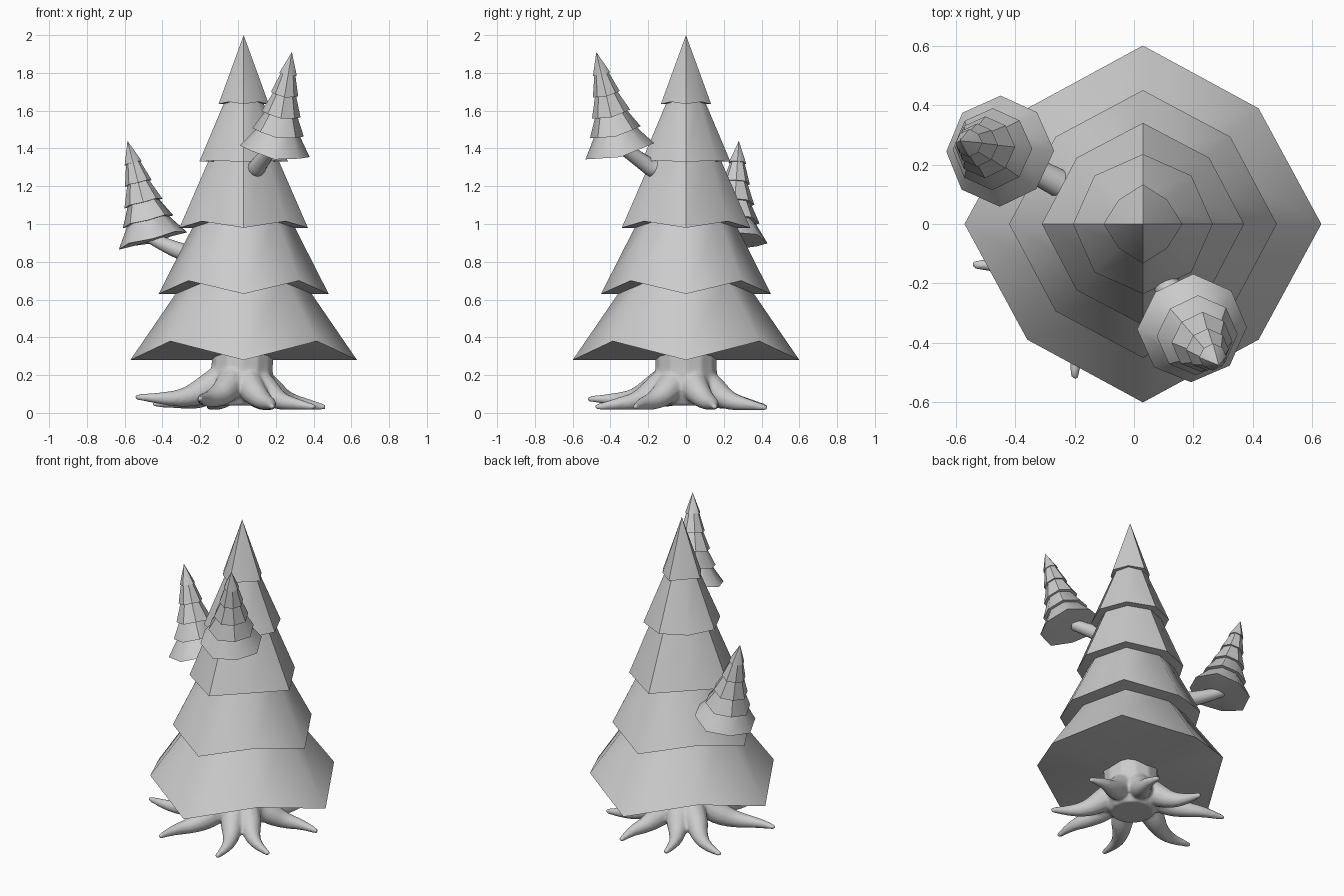
import bpy, bmesh, math
from mathutils import Vector

if "Cube" in bpy.data.objects:
    bpy.data.objects.remove(bpy.data.objects["Cube"])


def foliage(name, base, tip, tiers, shrink):
    """Stacked eight-sided skirts; tiers = (height, corner radius, notch radius, notch lift)."""
    base, tip = Vector(base), Vector(tip)
    axis = tip - base
    rot = Vector((0, 0, 1)).rotation_difference(axis)
    bm = bmesh.new()

    def vert(r, k, z):
        a = k * math.pi / 4
        return bm.verts.new(base + rot @ Vector((r * math.cos(a), r * math.sin(a), z)))

    for i, (z, r, rn, lift) in enumerate(tiers):
        last = i == len(tiers) - 1
        rim = [vert(rn if k % 2 else r, k, z + (lift if k % 2 else 0)) for k in range(8)]
        under = vert(0, 0, z)
        if last:
            apex = vert(0, 0, axis.length)
        else:
            # tuck the top of the skirt just inside the next one
            z2, r2, _, lift2 = tiers[i + 1]
            zt = z2 + lift2 + 0.06 * (z2 - z)
            slope = (r - r2 * shrink) / (z2 - z)
            rt = r - slope * (zt - z)
            ring = [vert(rt, k, zt) for k in range(8)]
            bm.faces.new(ring)
        for k in range(8):
            n = (k + 1) % 8
            bm.faces.new((rim[n], rim[k], under))
            if last:
                f = bm.faces.new((rim[k], rim[n], apex))
            else:
                f = bm.faces.new((rim[k], rim[n], ring[n], ring[k]))
    bmesh.ops.recalc_face_normals(bm, faces=bm.faces)
    me = bpy.data.meshes.new(name)
    bm.to_mesh(me)
    bm.free()
    ob = bpy.data.objects.new(name, me)
    bpy.context.collection.objects.link(ob)
    select([ob])
    bpy.ops.object.shade_smooth_by_angle(angle=math.radians(41))
    return ob


def select(obs):
    bpy.ops.object.select_all(action='DESELECT')
    for o in obs:
        o.select_set(True)
    bpy.context.view_layer.objects.active = obs[0]


def tube(name, pts):
    """Tapered tube through (x, y, z, radius) points."""
    cu = bpy.data.curves.new(name, 'CURVE')
    cu.dimensions = '3D'
    cu.bevel_depth = 1
    cu.bevel_resolution = 4
    cu.use_fill_caps = True
    sp = cu.splines.new('NURBS')
    sp.points.add(len(pts) - 1)
    for p, (x, y, z, r) in zip(sp.points, pts):
        p.co = (x, y, z, 1)
        p.radius = r
    sp.order_u = 3
    sp.use_endpoint_u = True
    sp.resolution_u = 6
    ob = bpy.data.objects.new(name, cu)
    bpy.context.collection.objects.link(ob)
    select([ob])
    bpy.ops.object.convert(target='MESH')
    ob = bpy.context.view_layer.objects.active
    bpy.ops.object.shade_smooth_by_angle(angle=math.radians(50))
    return ob


# main tree foliage
CX = 0.03
foliage("main_foliage", (CX, 0, 0), (CX, 0, 2.0), [
    (0.28, 0.60, 0.55, 0.10),
    (0.63, 0.45, 0.415, 0.07),
    (0.98, 0.34, 0.315, 0.035),
    (1.33, 0.235, 0.23, 0.005),
    (1.635, 0.133, 0.115, 0.012)], 0.80)

# two small trees growing on branches
small = [(0.0, 0.187, 0.183, 0.012),
         (0.105, 0.138, 0.135, 0.008),
         (0.205, 0.104, 0.102, 0.006),
         (0.315, 0.073, 0.071, 0.004),
         (0.425, 0.047, 0.045, 0.003)]
foliage("right_small_tree", (0.195, -0.35, 1.385), (0.285, -0.475, 1.91), small, 0.84)
foliage("left_small_tree", (-0.45, 0.245, 0.91), (-0.585, 0.28, 1.44), small, 0.84)

# branches
tube("right_branch", [(0.07, -0.04, 1.29, .05), (0.09, -0.16, 1.28, .05),
                      (0.12, -0.23, 1.33, .042), (0.18, -0.33, 1.40, .035)])
tube("left_branch", [(-0.12, 0.07, 0.80, .05), (-0.26, 0.14, 0.84, .048),
                     (-0.37, 0.20, 0.88, .04), (-0.47, 0.25, 0.93, .03)])

# trunk with spreading roots, fused together
parts = [tube("trunk", [(0.015, 0, 0.04, .13), (0.015, 0, 0.12, .185), (0.02, 0, 0.2, .165),
                        (0.025, 0, 0.3, .162), (0.03, 0, 0.42, .165)])]
tips = [(0.41, -0.27, .03), (0.18, -0.48, .03), (-0.20, -0.52, .075), (-0.545, -0.135, .085),
        (-0.45, 0.29, .045), (-0.15, 0.43, .03), (0.17, 0.43, .025), (0.465, 0.15, .03)]
for i, (x, y, z) in enumerate(tips):
    d = Vector((x - 0.015, y))
    bend = Vector((-d.y, d.x)) * (0.07 if i % 2 else -0.07)

    def at(t, b, h, r):
        p = d * t + bend * b
        return (p.x + 0.015, p.y, h, r)
    parts.append(tube("root", [at(.12, 0, .20, .085), at(.34, 0, .12, .075),
                               at(.55, .8, .055 + z * .25, .05), at(.80, 1, .03 + z * .55, .03),
                               at(1, 0, z, .014)]))
select(parts)
bpy.ops.object.join()
trunk = bpy.context.view_layer.objects.active
trunk.name = "trunk_and_roots"
m = trunk.modifiers.new("fuse", 'REMESH')
m.mode = 'VOXEL'
m.voxel_size = 0.01
m.use_smooth_shade = True
s = trunk.modifiers.new("soften", 'SMOOTH')
s.factor = 0.5
s.iterations = 6
